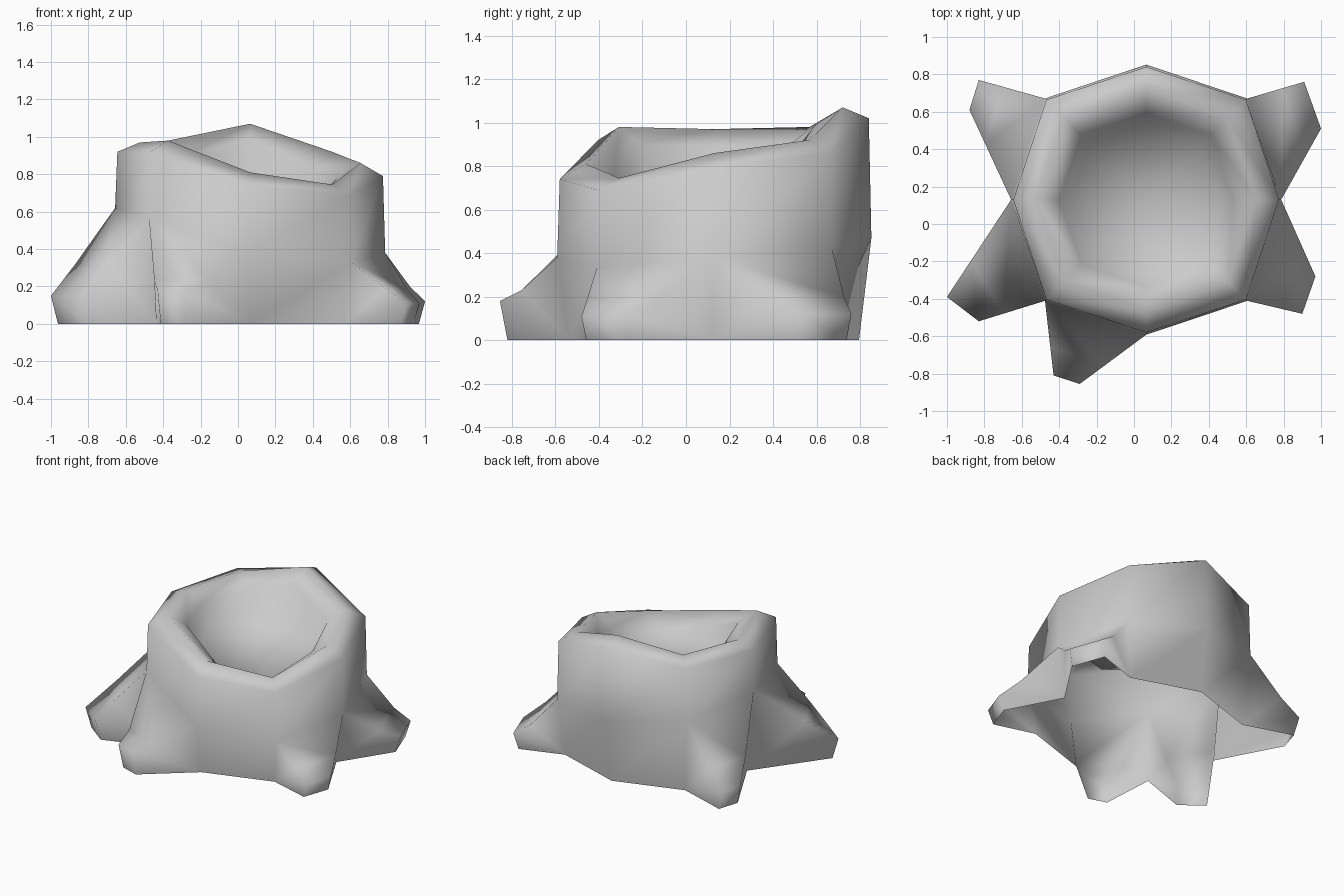
import bpy, bmesh, math
from mathutils import Vector

if "Cube" in bpy.data.objects:
    bpy.data.objects.remove(bpy.data.objects["Cube"])

CX, CY = 0.065, 0.13
bm = bmesh.new()

def ring(rx_axis, r_diag, heights):
    # Eight-sided loop, counter-clockwise from the right side (+x)
    loop = []
    for i, z in enumerate(heights):
        a = i * math.pi / 4
        r = rx_axis if i % 2 == 0 else r_diag
        loop.append(bm.verts.new((CX + r * math.cos(a), CY + r * math.sin(a), z)))
    return loop

def bridge(a, b, skip=()):
    for i in range(8):
        if i not in skip:
            j = (i + 1) % 8
            bm.faces.new((a[i], a[j], b[j], b[i]))

# Heights run: right, back right, back, back left, left, front left, front, front right
mid_z = [.38, .42, .47, .55, .62, .57, .38, .33]
rim_z = [.79, .86, 1.02, .94, .92, .92, .74, .69]
crest_z = [.86, .92, 1.07, .98, .97, .98, .81, .745]
lip_z = [z - .08 for z in crest_z]
floor_z = [.68, .71, .75, .74, .73, .70, .65, .63]

# Root sides: segment -> (tip start, tip end, shoulder height, tip height)
roots = {
    0: ((1.00, .51), (.91, .76), .20, .12),
    3: ((-.83, .77), (-.88, .61), .27, .14),
    4: ((-1.0, -.39), (-.83, -.52), .32, .15),
    5: ((-.43, -.81), (-.29, -.855), .23, .18),
    7: ((.90, -.48), (.97, -.28), .19, .11),
}

# Trunk wall, rim and hollow
base = ring(.665, .71, [0] * 8)
mid = ring(.722, .765, mid_z)
rim = ring(.71, .755, rim_z)
crest = ring(.59, .62, crest_z)
lip = ring(.465, .49, lip_z)
floor = ring(.40, .42, floor_z)
bridge(base, mid, skip=roots)
for low, high in ((mid, rim), (rim, crest), (crest, lip), (lip, floor)):
    bridge(low, high)
centre = bm.verts.new((CX, CY, .67))
for i in range(8):
    bm.faces.new((floor[i], floor[(i + 1) % 8], centre))

# Roots pulled out of the lower wall
for i, (t0, t1, uz, tz) in roots.items():
    strips = []
    for k, t in ((i, t0), ((i + 1) % 8, t1)):
        top, foot = mid[k], base[k]
        tip = Vector((*t, tz))
        u = top.co.lerp(tip, .62)
        u.z = uz
        b = tip.lerp(Vector((CX, CY, 0)), .035)
        b.z = 0
        U, T, B = (bm.verts.new(p) for p in (u, tip, b))
        for tri in ((foot, top, U), (foot, U, T), (foot, T, B)):
            bm.faces.new(tri)
        strips.append((top, U, T, B))
    for n in range(3):
        bm.faces.new((strips[0][n], strips[1][n], strips[1][n + 1], strips[0][n + 1]))

bmesh.ops.recalc_face_normals(bm, faces=bm.faces)
# Make sure the hollow floor faces up
bm.normal_update()
if centre.normal.z < 0:
    bmesh.ops.reverse_faces(bm, faces=bm.faces)
for f in bm.faces:
    f.smooth = True

mesh = bpy.data.meshes.new("tree_stump")
bm.to_mesh(mesh)
bm.free()
bpy.context.collection.objects.link(bpy.data.objects.new("tree_stump", mesh))
